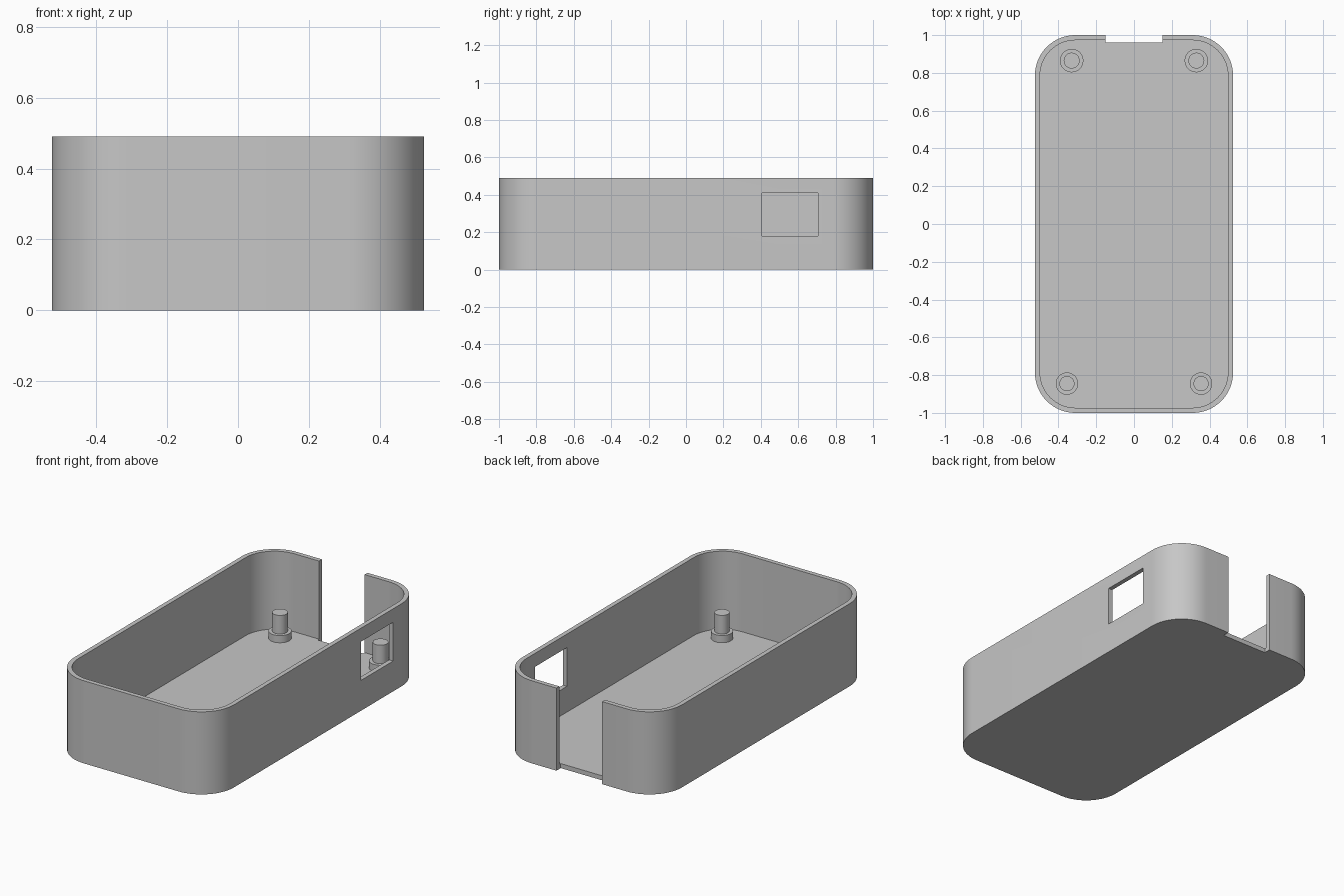
import bpy, bmesh
from math import pi, cos, sin
from mathutils import Matrix, Vector

if "Cube" in bpy.data.objects:
    bpy.data.objects.remove(bpy.data.objects["Cube"], do_unlink=True)

HALF_X, HALF_Y, HEIGHT = 0.525, 1.0, 0.49
WALL, FLOOR, RADIUS = 0.027, 0.027, 0.215

grey = bpy.data.materials.new("light grey plastic")
grey.use_nodes = True
colour = (0.57, 0.57, 0.57, 1)
grey.diffuse_color = colour
grey.node_tree.nodes["Principled BSDF"].inputs["Base Color"].default_value = colour


def make_object(name, bm):
    bmesh.ops.recalc_face_normals(bm, faces=bm.faces[:])
    mesh = bpy.data.meshes.new(name)
    bm.to_mesh(mesh)
    bm.free()
    mesh.materials.append(grey)
    obj = bpy.data.objects.new(name, mesh)
    bpy.context.scene.collection.objects.link(obj)
    return obj


def activate(obj):
    bpy.ops.object.select_all(action='DESELECT')
    obj.select_set(True)
    bpy.context.view_layer.objects.active = obj


def rounded_slab(name, hx, hy, radius, z0, z1, steps=16):
    bm = bmesh.new()
    ring = []
    for q, (sx, sy) in enumerate([(1, 1), (-1, 1), (-1, -1), (1, -1)]):
        for i in range(steps + 1):
            a = (q + i / steps) * pi / 2
            ring.append(bm.verts.new((sx * (hx - radius) + radius * cos(a),
                                      sy * (hy - radius) + radius * sin(a), z0)))
    face = bm.faces.new(ring)
    top = bmesh.ops.extrude_face_region(bm, geom=[face])["geom"]
    bmesh.ops.translate(bm, vec=(0, 0, z1 - z0),
                        verts=[v for v in top if isinstance(v, bmesh.types.BMVert)])
    return make_object(name, bm)


def block(name, low, high):
    low, high = Vector(low), Vector(high)
    bm = bmesh.new()
    bmesh.ops.create_cube(bm, size=1, matrix=Matrix.Translation((low + high) / 2)
                          @ Matrix.Diagonal((*(high - low), 1)))
    return make_object(name, bm)


def cut(obj, cutter):
    cutter.hide_render = True
    mod = obj.modifiers.new("cut", 'BOOLEAN')
    mod.operation, mod.solver, mod.object = 'DIFFERENCE', 'EXACT', cutter
    activate(obj)
    bpy.ops.object.modifier_apply(modifier=mod.name)
    bpy.data.objects.remove(cutter, do_unlink=True)


# Open tray with rounded corners
tray = rounded_slab("tray", HALF_X, HALF_Y, RADIUS, 0, HEIGHT)
cut(tray, rounded_slab("cavity", HALF_X - WALL, HALF_Y - WALL, RADIUS - WALL,
                       FLOOR, HEIGHT + 0.1))

# Full-height gap in the back wall, window in the side wall
cut(tray, block("back_gap", (-0.15, 0.96, -0.1), (0.15, 1.1, HEIGHT + 0.1)))
cut(tray, block("side_window", (0.45, 0.405, 0.18), (0.6, 0.705, 0.41)))
activate(tray)
bpy.ops.object.shade_smooth_by_angle(angle=pi / 6)


# Stepped locating posts on the floor
def post(name, x, y, base_r, pin_r):
    profile = [(0, FLOOR), (base_r, FLOOR), (base_r, 0.07),
               (pin_r, 0.07), (pin_r, 0.18), (0, 0.18)]
    bm = bmesh.new()
    verts = [bm.verts.new((r, 0, z)) for r, z in profile]
    edges = [bm.edges.new(pair) for pair in zip(verts, verts[1:])]
    bmesh.ops.spin(bm, geom=verts + edges, cent=(0, 0, 0), axis=(0, 0, 1),
                   angle=2 * pi, steps=40)
    bmesh.ops.remove_doubles(bm, verts=bm.verts[:], dist=0.0001)
    obj = make_object(name, bm)
    obj.location = (x, y, 0)
    activate(obj)
    bpy.ops.object.shade_smooth_by_angle(angle=pi / 6)


for side, s in (("left", 1), ("right", -1)):
    post("back_post_" + side, s * 0.33, 0.865, 0.062, 0.042)
    post("front_post_" + side, s * 0.355, -0.845, 0.059, 0.04)
